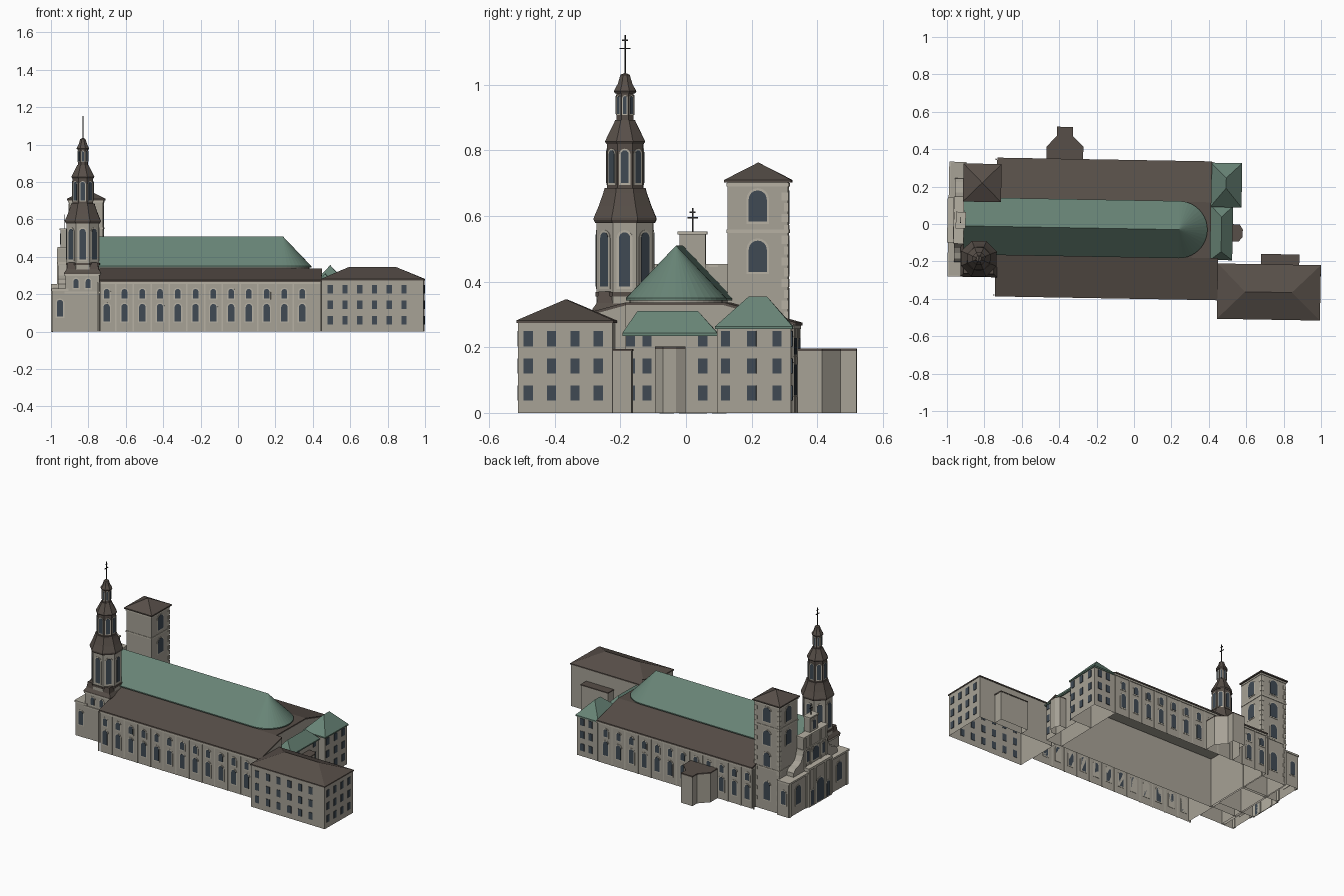
import bpy, bmesh
from math import sin, cos, pi, radians

if "Cube" in bpy.data.objects:
    bpy.data.objects.remove(bpy.data.objects["Cube"])

COLORS = {"stone": (.385, .36, .305, 1), "trim": (.47, .44, .37, 1), "brown": (.095, .077, .065, 1),
          "copper": (.14, .235, .185, 1), "glass": (.05, .068, .088, 1), "iron": (.03, .03, .03, 1)}
MATS = {}
for k, c in COLORS.items():
    MATS[k] = bpy.data.materials.new(k)
    MATS[k].diffuse_color = c
parts = {}


def loft(part, mat, rings):
    """Closed solid through equal-length rings of points; coincident points merge."""
    bm = parts.setdefault((part, mat), bmesh.new())
    cache = {}

    def vert(p):
        key = tuple(round(c, 5) for c in p)
        if key not in cache:
            cache[key] = bm.verts.new(p)
        return cache[key]

    def face(pts):
        vs = list(dict.fromkeys(vert(p) for p in pts))
        if len(vs) > 2 and not bm.faces.get(vs):
            bm.faces.new(vs)
    face(rings[0][::-1])
    face(rings[-1])
    for a, b in zip(rings, rings[1:]):
        for i in range(len(a)):
            j = (i + 1) % len(a)
            face([a[i], a[j], b[j], b[i]])


def rect(x0, x1, y0, y1, z):
    return [(x0, y0, z), (x1, y0, z), (x1, y1, z), (x0, y1, z)]


def box(part, mat, x0, x1, y0, y1, z0, z1):
    loft(part, mat, [rect(x0, x1, y0, y1, z0), rect(x0, x1, y0, y1, z1)])


def hip(part, mat, base, ridge, z0, z1):
    e = rect(*base, z0 - .008)
    loft(part, mat, [e, rect(*base, z0), rect(*ridge, z1)])


def along_x(part, mat, pts, x0, x1):
    loft(part, mat, [[(x, y, z) for y, z in pts] for x in (x0, x1)])


def plan(part, mat, pts, z0, z1):
    loft(part, mat, [[(x, y, z) for x, y in pts] for z in (z0, z1)])


def oct_stack(part, mat, cx, cy, steps):
    """Octagonal stack from (apothem, z) steps."""
    loft(part, mat, [[(cx + r / cos(pi / 8) * cos(pi / 8 + i * pi / 4),
                       cy + r / cos(pi / 8) * sin(pi / 8 + i * pi / 4), z) for i in range(8)]
                     for r, z in steps])


def window(x, y, z, w, h, deg, arch=True, frame=.007):
    """Glazed opening with pale surround; deg is the outward direction, z the sill."""
    n = (cos(radians(deg)), sin(radians(deg)))

    def panel(part, mat, e, d):
        hw, lo, hi = w / 2 + e, z - e, z + h + e
        if arch:
            pts = [(-hw, lo), (hw, lo)] + [(hw * cos(i * pi / 8), hi - hw + hw * sin(i * pi / 8)) for i in range(9)]
        else:
            pts = [(-hw, lo), (hw, lo), (hw, hi), (-hw, hi)]
        loft(part, mat, [[(x + n[0] * k - n[1] * u, y + n[1] * k + n[0] * u, v) for u, v in pts]
                         for k in (-.002, d)])
    if frame:
        panel("window_surrounds", "trim", frame, .002)
    panel("window_panes", "glass", 0, .0032)


S, N, E, W = -90, 90, 0, 180
YS, YN, YC = -.393, .333, -.026      # aisle walls and nave axis

# Aisled body and lean-to roofs; the north part stops short at the east annexes
for y0, z0, mid, x1 in ((YS, .275, -.175, .45), (YN, .275, .123, .408)):
    o = -.007 if y0 < 0 else .009
    inner = [(mid, .334)] if y0 < 0 else [(mid, .334), (-.175, .334)]
    along_x("church_body", "stone", [(y0, 0), (y0, .272)] + inner + [(-.175, 0)], -.73, x1)
    slope = [(y0 + o, z0)] + [(y, z + .003) for y, z in inner]
    along_x("aisle_roof", "brown", slope + [(y, z - .009) for y, z in slope[::-1]], -.737, x1 + .003)
box("nave_west_wall", "stone", -.91, -.72, -.17, .13, 0, .345)

# Nave drum and roof with half-cone apse end
def apse(r, x0=-.9):
    return [(x0, YC - r)] + [(.24 + r * cos(a), YC + r * sin(a))
                             for a in [-pi / 2 + i * pi / 20 for i in range(21)]] + [(x0, YC + r)]
plan("nave_drum", "stone", apse(.142), .32, .352)
eave = apse(.153, -.91)
loft("nave_roof", "copper", [[(x, y, .343) for x, y in eave], [(x, y, .35) for x, y in eave],
                             [(min(x, .24), YC, .51) for x, y in eave]])

# Aisle bays: tall lower windows, small upper windows, pilasters, cornice
for side, y, deg, x1 in ((-1, YS, S, .45), (1, YN, N, .42)):
    for i in range(12):
        x = -.695 + i * .095
        if side < 0 or i not in (3, 4):
            window(x, y, .055, .034, .093, deg)
        window(x, y, .178, .03, .05, deg)
        box("pilasters", "trim", x - .051, x - .043, y - .003, y + .003, 0, .262)
    box("aisle_cornice", "trim", -.732, x1, y - .005, y + .005, .255, .266)

# South bell tower: square base, octagonal stages, stepped cap, mast
tx, ty = -.826, -.2
box("south_tower_base", "stone", tx - .091, tx + .091, ty - .091, ty + .091, 0, .31)
for z in (.205, .297):
    box("south_tower_cornice", "trim", tx - .096, tx + .096, ty - .096, ty + .096, z, z + .01)
loft("south_tower_skirt", "brown", [rect(tx - r, tx + r, ty - r, ty + r, z) for r, z in
                                    ((.098, .308), (.098, .316), (.085, .335), (.08, .37))])
oct_stack("south_tower_belfry", "stone", tx, ty, [(.086, .33), (.086, .6)])
oct_stack("south_tower_sill", "brown", tx, ty, [(.09, .355), (.09, .368)])
oct_stack("south_tower_roof", "brown", tx, ty, [(.09, .578), (.095, .588), (.095, .594), (.08, .63), (.066, .67), (.062, .685)])
oct_stack("south_tower_upper_stage", "brown", tx, ty, [(.055, .67), (.055, .82)])
oct_stack("south_tower_upper_roof", "brown", tx, ty, [(.057, .82), (.061, .827), (.045, .86), (.033, .885), (.03, .892)])
oct_stack("south_tower_lantern", "brown", tx, ty, [(.026, .88), (.026, .98)])
oct_stack("south_tower_cap", "brown", tx, ty, [(.03, .973), (.034, .98), (.022, 1.003), (.014, 1.03), (.003, 1.035)])
for i in range(8):
    a = i * 45
    for r, z, w, h, f in ((.086, .385, .034, .165, .007), (.055, .7, .024, .1, .005), (.026, .91, .011, .055, .003)):
        window(tx + r * cos(radians(a)), ty + r * sin(radians(a)), z, w, h, a, True, f)
for x in (tx - .035, tx + .03):
    window(x, ty - .091, .232, .026, .05, S)

# Finial crosses
def cross(x, y, z0, z1, bars):
    box("crosses", "iron", x - .002, x + .002, y - .002, y + .002, z0, z1)
    for z, hw in bars:
        box("crosses", "iron", x - .002, x + .002, y - hw, y + hw, z - .002, z + .002)
cross(tx, ty, 1.03, 1.152, ((1.11, .017), (1.135, .009)))
cross(-.927, .004, .55, .625, ((.595, .016), (.611, .009)))

# North tower with belts, quoins and pyramid roof
nx, ny, h = -.815, .206, .092
box("north_tower", "stone", nx - h, nx + h, ny - h, ny + h, 0, .705)
for z in (.272, .548, .69):
    box("north_tower_belts", "trim", nx - h - .003, nx + h + .003, ny - h - .003, ny + h + .003, z, z + .01)
hip("north_tower_roof", "brown", (nx - .102, nx + .102, ny - .102, ny + .102), (nx, nx, ny, ny), .71, .763)
for i in range(20):
    q = .02 if i % 2 else .012
    for s in (-1, 1):
        xs = sorted((nx + s * (h + .0015), nx + s * (h - q)))
        box("north_tower_quoins", "trim", *xs, ny + h - q, ny + h + .002, .02 + i * .033, .045 + i * .033)
for dx, dy, deg in ((1, 0, E), (-1, 0, W), (0, 1, N)):
    for z in (.43, .583):
        window(nx + dx * h, ny + dy * h, z, .055, .095, deg)
window(nx, ny + h, .29, .045, .09, N)
window(nx, ny + h, .07, .045, .12, N)

# West facade: side wings, portal block, scrolled gable, top aedicule
fc = .004
for y0, y1 in ((-.293, -.11), (.12, .312)):
    box("facade_wings", "stone", -.985, -.9, y0, y1, 0, .23)
    box("facade_cornices", "trim", -.993, -.9, y0 - .004, y1 + .004, .218, .23)
    yc = (y0 + y1) / 2
    window(-.985, yc, .06, .05, .12, W)
    for y in (y0 + .012, y1 - .012):
        box("facade_pilasters", "trim", -.99, -.98, y - .01, y + .01, 0, .22)
window(-.947, -.293, .08, .034, .09, S)
window(-.947, .312, .08, .034, .09, N)
box("facade_portal_block", "stone", -.993, -.9, fc - .115, fc + .115, 0, .25)
box("facade_cornices", "trim", -.998, -.9, fc - .12, fc + .12, .24, .255)
half = [(.225, .22), (.222, .255), (.205, .275), (.175, .283), (.148, .3), (.13, .33), (.122, .36), (.122, .45)]
along_x("facade_gable", "stone", [(fc + y, z) for y, z in half] + [(fc - y, z) for y, z in half[::-1]], -.96, -.91)
box("facade_cornices", "trim", -.966, -.91, fc - .126, fc + .126, .362, .372)
box("facade_cornices", "trim", -.964, -.91, fc - .126, fc + .126, .444, .453)
box("facade_aedicule", "stone", -.948, -.905, fc - .04, fc + .04, .44, .55)
box("facade_cornices", "trim", -.953, -.9, fc - .045, fc + .045, .543, .552)
for y in (-.108, -.052, .052, .108):
    box("facade_pilasters", "trim", -.998, -.988, fc + y - .008, fc + y + .008, 0, .242)
    box("facade_pilasters", "trim", -.965, -.955, fc + y - .008, fc + y + .008, .25, .445)
window(-.993, fc, .005, .07, .15, W)
window(-.96, fc, .27, .06, .085, W)
window(-.948, fc, .465, .03, .06, W)
for s in (-1, 1):
    window(-.993, fc + s * .08, .005, .03, .1, W)
    window(-.96, fc + s * .08, .28, .025, .07, W)

# East annexes with copper hip roofs and polygonal stair porch
ROWS = (.037, .12, .203)
box("northeast_annex", "stone", .412, .567, .105, .33, 0, .26)
hip("northeast_annex_roof", "copper", (.405, .573, .098, .335), (.489, .489, .2, .255), .263, .355)
box("east_annex", "stone", .41, .52, -.175, .105, 0, .24)
hip("east_annex_roof", "copper", (.41, .528, -.185, .105), (.468, .468, -.14, .045), .243, .31)
for z in ROWS:
    for y in (.13, .21, .287):
        window(.567, y, z, .028, .046, E, False, 0)
    for x in (.465, .525):
        window(x, .33, z, .028, .046, N, False, 0)
    for y in (-.16, -.11, .06):
        window(.52, y, z, .028, min(.046, .236 - z), E, False, 0)
porch = [(.52, -.085), (.56, -.085), (.582, -.06), (.582, -.02), (.565, .008), (.52, .008)]
plan("stair_porch", "stone", porch, 0, .195)
plan("stair_porch_roof", "brown", porch, .195, .202)

# Southeast wing with hip roof and rear outbuilding
box("southeast_wing", "stone", .455, 1.0, -.495, -.207, 0, .28)
hip("southeast_wing_roof", "brown", (.452, 1.003, -.499, -.203), (.6, .85, -.352, -.352), .282, .346)
for z in ROWS:
    for i in range(6):
        window(.502 + i * .079, -.495, z, .028, .046, S, False, 0)
    for i in range(4):
        window(1.0, -.463 + i * .071, z, .028, .046, E, False, 0)
box("outbuilding", "stone", .685, .885, -.207, -.15, 0, .188)
box("outbuilding_roof", "brown", .683, .887, -.207, -.148, .188, .195)

# North chapel, stepped polygonal plan
chapel = [(-.475, YN), (-.475, .405), (-.42, .465), (-.42, .513), (-.335, .513), (-.335, .465), (-.278, .41), (-.278, YN)]
plan("north_chapel", "stone", chapel, 0, .188)
plan("north_chapel_roof", "brown", chapel, .188, .196)

# Bake objects with open undersides; the whole church sits turned by about one degree
for (name, mat), bm in parts.items():
    bmesh.ops.recalc_face_normals(bm, faces=bm.faces)
    if mat == "stone":
        floor = [f for f in bm.faces if all(abs(v.co.z) < 1e-4 for v in f.verts)]
        bmesh.ops.delete(bm, geom=floor, context='FACES')
    me = bpy.data.meshes.new(name)
    bm.to_mesh(me)
    bm.free()
    me.materials.append(MATS[mat])
    ob = bpy.data.objects.new(name, me)
    ob.rotation_euler.z = radians(-1)
    bpy.context.collection.objects.link(ob)

for m in bpy.data.materials:
    if m.users and not m.is_grease_pencil:
        m.use_nodes = True
        m.node_tree.nodes["Principled BSDF"].inputs["Base Color"].default_value = m.diffuse_color
